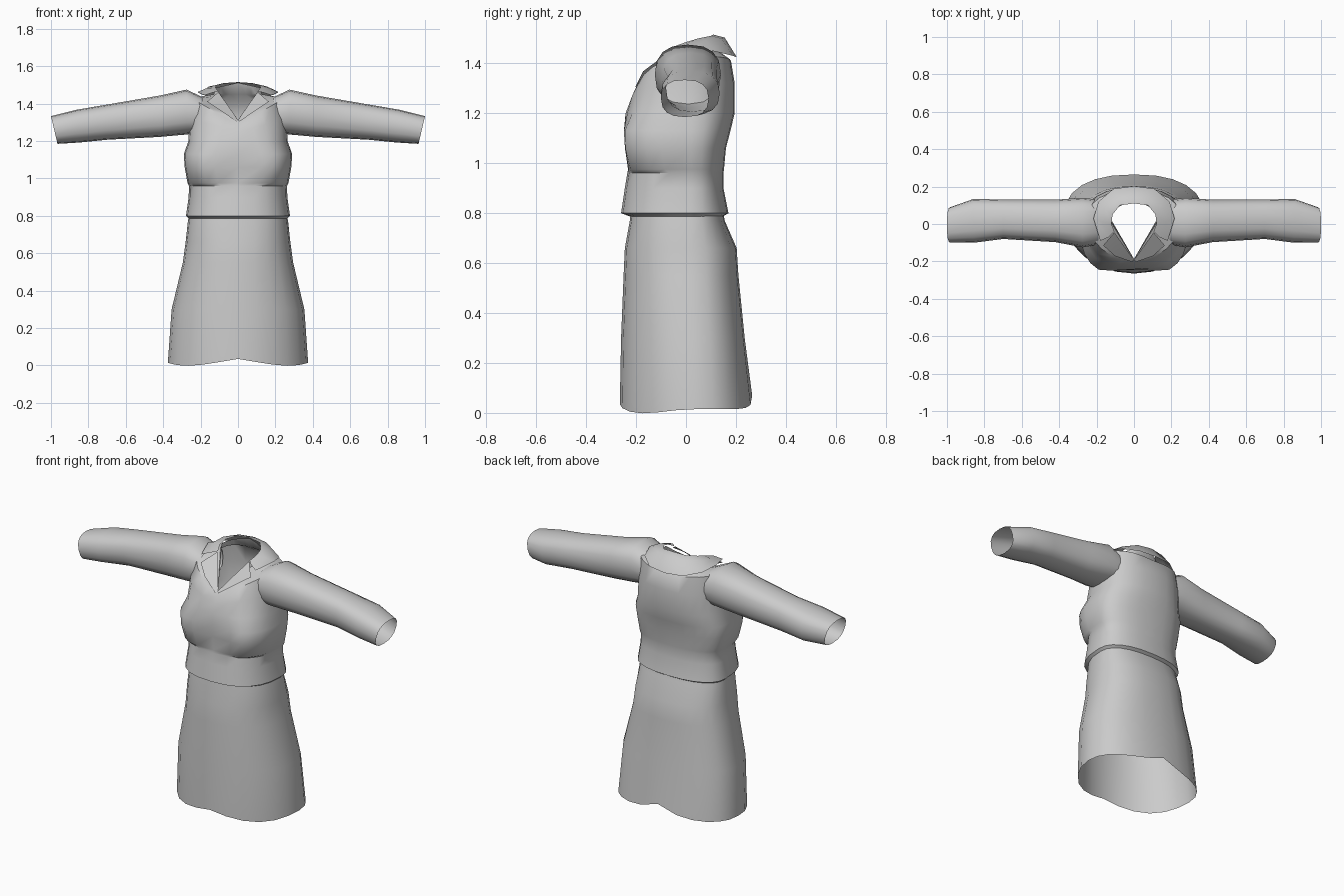
import bpy, bmesh, math

if "Cube" in bpy.data.objects:
    bpy.data.objects.remove(bpy.data.objects["Cube"], do_unlink=True)

mat = bpy.data.materials.new("light_grey_cloth")
mat.use_nodes = True
GREY = (0.6, 0.6, 0.6, 1)
mat.diffuse_color = GREY
mat.node_tree.nodes["Principled BSDF"].inputs["Base Color"].default_value = GREY
SEG = 24


def spow(v, e):
    return math.copysign(abs(v) ** e, v) if abs(v) > 1e-6 else 0.0


def body_ring(w, yf, yb, z, zf=None, zb=None, e=1.0, yc=0.02, bust=0.0, k=1, dip=0.0):
    """Cross-section: half width, front y, back y, side / front / back heights."""
    zf = z if zf is None else zf
    zb = z if zb is None else zb
    pts = []
    for i in range(SEG):
        a = 2 * math.pi * i / SEG
        c, s = math.cos(a), math.sin(a)
        front = s < -1e-6
        ee = e if front else 0.85
        x = w * spow(c, ee)
        y = yc + ((yc - yf) if front else (yb - yc)) * spow(s, ee)
        t = (1 - abs(x) / w) ** k
        zz = z + ((zf if front else zb) - z) * t
        if front:
            y -= bust * math.exp(-((abs(x) - 0.19) / 0.07) ** 2)
            zz -= dip * math.sin(2 * a) ** 2
        pts.append((x, y, zz))
    return pts


def finish(name, bm, angle=45):
    bmesh.ops.recalc_face_normals(bm, faces=bm.faces)
    me = bpy.data.meshes.new(name)
    bm.to_mesh(me)
    bm.free()
    ob = bpy.data.objects.new(name, me)
    bpy.context.collection.objects.link(ob)
    me.materials.append(mat)
    bpy.ops.object.select_all(action='DESELECT')
    ob.select_set(True)
    bpy.context.view_layer.objects.active = ob
    bpy.ops.object.shade_smooth_by_angle(angle=math.radians(angle))
    return ob


def loft(name, rings, closed=True, angle=45):
    bm = bmesh.new()
    rows = [[bm.verts.new(p) for p in r] for r in rings]
    n = len(rows[0])
    for lo, hi in zip(rows, rows[1:]):
        for i in range(n if closed else n - 1):
            j = (i + 1) % n
            bm.faces.new((lo[i], lo[j], hi[j], hi[i]))
    return finish(name, bm, angle)


# Skirt, open at the hem
loft("skirt", [
    body_ring(0.375, -0.265, 0.265, 0.015, 0.035, 0.07, yc=0.04, k=3, dip=0.017),
    body_ring(0.355, -0.26, 0.235, 0.30, yc=0.03, e=0.95),
    body_ring(0.295, -0.25, 0.21, 0.55, e=0.9),
    body_ring(0.28, -0.245, 0.203, 0.66, e=0.85),
    body_ring(0.268, -0.225, 0.155, 0.77, e=0.8),
    body_ring(0.255, -0.22, 0.145, 0.83, e=0.8),
])

# Bodice with bust, shoulders, V neckline and neck band
loft("bodice", [
    body_ring(0.262, -0.22, 0.145, 0.785, e=0.8),
    body_ring(0.278, -0.26, 0.17, 0.80, e=0.8),
    body_ring(0.264, -0.245, 0.15, 0.90, e=0.8),
    body_ring(0.262, -0.235, 0.15, 0.96, e=0.8),
    body_ring(0.27, -0.232, 0.152, 0.975, e=0.68, bust=0.015),
    body_ring(0.285, -0.24, 0.16, 1.06, e=0.62, bust=0.025),
    body_ring(0.29, -0.245, 0.178, 1.13, e=0.62, bust=0.022),
    body_ring(0.265, -0.242, 0.195, 1.20, e=0.75),
    body_ring(0.262, -0.222, 0.195, 1.32, 1.25, 1.32, e=0.85),
    body_ring(0.25, -0.20, 0.18, 1.43, 1.285, 1.41, e=1.05),
    body_ring(0.13, -0.19, 0.13, 1.45, 1.31, 1.45, e=2),
    body_ring(0.12, -0.187, 0.11, 1.485, 1.313, 1.512, e=2),
])

# Sleeves: x, bottom z, top z, front y, back y, lower-edge pull towards the body
SLEEVE = [
    (0.19, 1.25, 1.435, -0.11, 0.13, 0),
    (0.275, 1.235, 1.475, -0.125, 0.14, 0),
    (0.42, 1.222, 1.443, -0.097, 0.13, 0),
    (0.70, 1.207, 1.395, -0.08, 0.13, 0),
    (0.86, 1.192, 1.368, -0.1, 0.135, 0.01),
    (1.00, 1.185, 1.333, -0.1, 0.09, 0.035),
]
for side, name in ((1, "left_sleeve"), (-1, "right_sleeve")):
    rings = []
    for x, zb, zt, yf, yb, pull in SLEEVE:
        ring = []
        for i in range(16):
            a = 2 * math.pi * i / 16
            u, v = spow(math.cos(a), 0.8), spow(math.sin(a), 0.8)
            ring.append((side * (x - pull * (1 - v) / 2),
                         (yf + yb) / 2 + u * (yb - yf) / 2,
                         (zb + zt) / 2 + v * (zt - zb) / 2))
        rings.append(ring)
    loft(name, rings)


def mirrored(half):
    return [(-x, y, z) for x, y, z in reversed(half[1:])] + half


# Folded collar, from the centre back round to the notch
inner = [(0, 0.11, 1.515), (0.075, 0.10, 1.51), (0.115, 0.05, 1.50),
         (0.12, 0.0, 1.485), (0.105, -0.04, 1.465)]
middle = [(0, 0.155, 1.503), (0.09, 0.14, 1.50), (0.155, 0.08, 1.492),
          (0.17, 0.01, 1.482), (0.135, -0.07, 1.46)]
outer = [(0, 0.203, 1.425), (0.11, 0.188, 1.43), (0.19, 0.12, 1.447),
         (0.217, 0.03, 1.462), (0.18, -0.09, 1.445)]
loft("collar", [mirrored(inner), mirrored(middle), mirrored(outer)], closed=False, angle=60)

# Lapels running down to the point of the V
for side, name in ((1, "left_lapel"), (-1, "right_lapel")):
    neck_edge = [(side * 0.105, -0.045, 1.462), (side * 0.055, -0.115, 1.392), (0, -0.192, 1.312)]
    fold_edge = [(side * 0.165, -0.115, 1.41), (side * 0.10, -0.172, 1.368), (side * 0.01, -0.203, 1.305)]
    loft(name, [neck_edge, fold_edge], closed=False)
